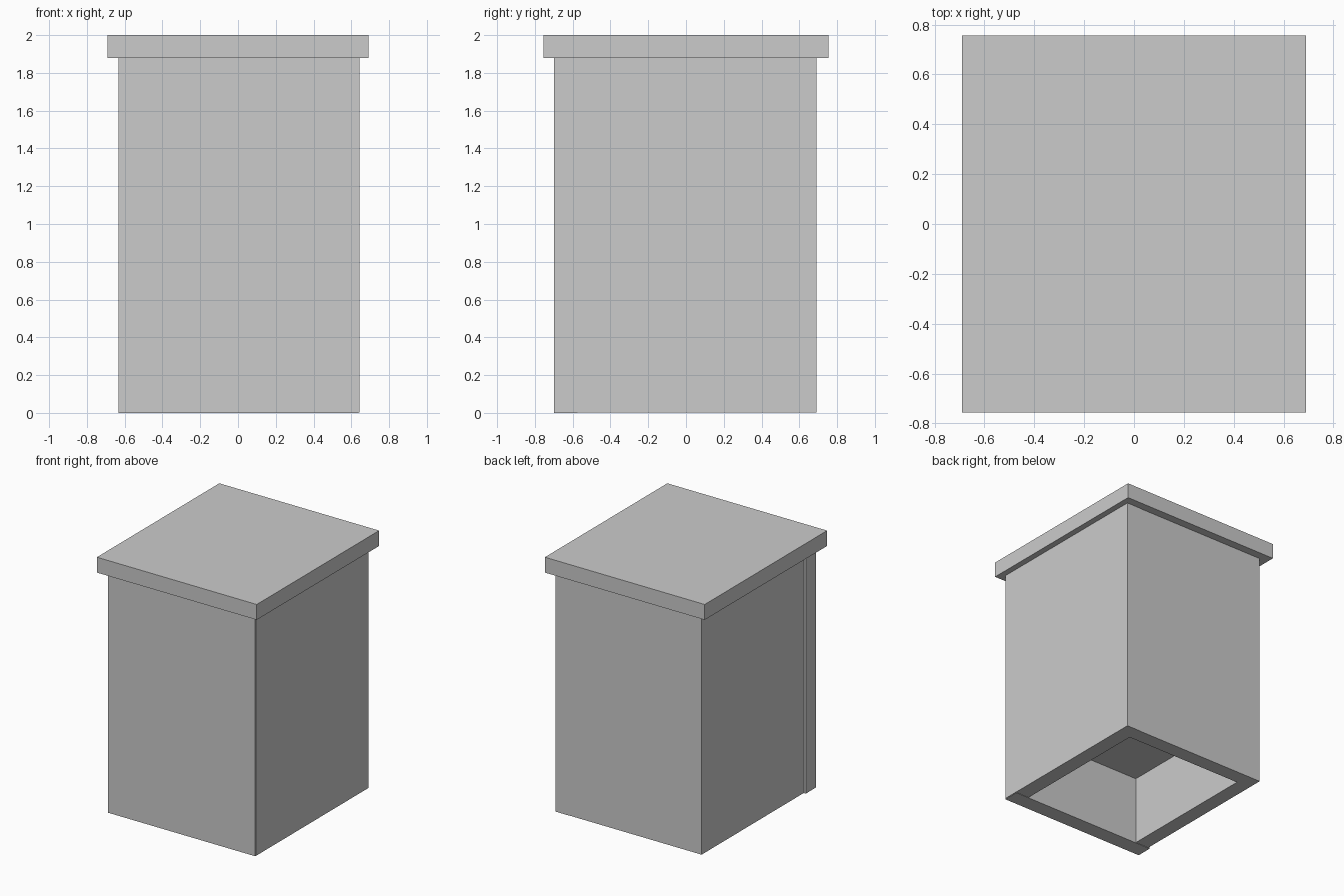
import bpy

if "Cube" in bpy.data.objects:
    bpy.data.objects.remove(bpy.data.objects["Cube"])


def box(name, x, y, z):
    """Axis-aligned box from (min, max) ranges."""
    bpy.ops.mesh.primitive_cube_add(
        size=1, location=[(r[0] + r[1]) / 2 for r in (x, y, z)])
    ob = bpy.context.object
    ob.name = name
    ob.scale = [r[1] - r[0] for r in (x, y, z)]
    bpy.ops.object.transform_apply(location=False, rotation=False, scale=True)
    return ob


WALL_TOP = 1.88

# Overhanging lid slab
box("lid", (-0.69, 0.69), (-0.755, 0.755), (WALL_TOP, 2.0))

# Four wall panels, lapped at the corners with small offsets
box("front_panel", (-0.632, 0.638), (-0.70, -0.575), (0, WALL_TOP))
box("right_panel", (0.522, 0.643), (-0.695, 0.692), (0.003, WALL_TOP))
box("back_panel", (-0.618, 0.522), (0.573, 0.69), (0.003, WALL_TOP))
box("left_panel", (-0.618, -0.50), (-0.575, 0.573), (0.003, WALL_TOP))

# Raised floor board inside the open-bottomed box
box("floor_board", (-0.50, 0.522), (-0.575, 0.573), (0.54, 0.66))
